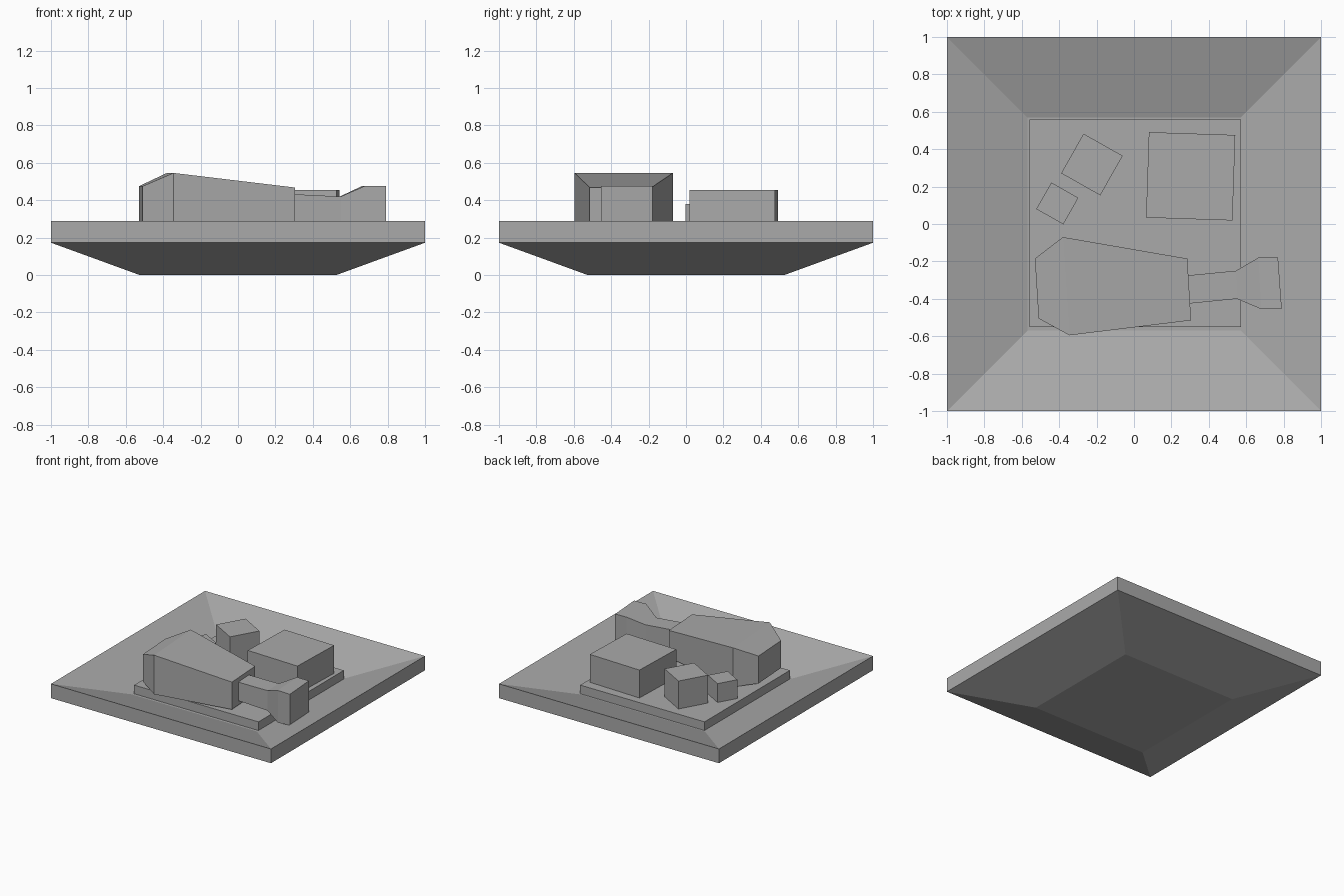
import bpy
import bmesh
from math import radians
from mathutils import Matrix, Vector

cube = bpy.data.objects.get("Cube")
if cube:
    bpy.data.objects.remove(cube, do_unlink=True)

grey = bpy.data.materials.new("plain_grey")
grey.use_nodes = True
colour = (0.4, 0.4, 0.4, 1)
grey.diffuse_color = colour
grey.node_tree.nodes["Principled BSDF"].inputs["Base Color"].default_value = colour


def loft(name, rings):
    """Skin a row of four-cornered rings and cap both ends."""
    bm = bmesh.new()
    rows = [[bm.verts.new(p) for p in ring] for ring in rings]
    for a, b in zip(rows, rows[1:]):
        for i in range(4):
            j = (i + 1) % 4
            bm.faces.new((a[i], a[j], b[j], b[i]))
    bm.faces.new(rows[0][::-1])
    bm.faces.new(rows[-1])
    bmesh.ops.recalc_face_normals(bm, faces=bm.faces)
    mesh = bpy.data.meshes.new(name)
    bm.to_mesh(mesh)
    bm.free()
    mesh.materials.append(grey)
    obj = bpy.data.objects.new(name, mesh)
    bpy.context.collection.objects.link(obj)
    return obj


def square(half, z):
    return [(-half, -half, z), (half, -half, z), (half, half, z), (-half, half, z)]


def block(name, centre, size, angle, bottom, top):
    """Upright box turned about its own vertical axis."""
    turn = Matrix.Rotation(radians(angle), 3, "Z")
    w, d = size[0] / 2, size[1] / 2
    corners = [(-w, -d), (w, -d), (w, d), (-w, d)]
    place = lambda x, y, z: turn @ Vector((x, y, 0)) + Vector((*centre, z))
    return loft(name, [[place(x, y, z) for x, y in corners] for z in (bottom, top)])


def hull(name, sections):
    """Body lofted along x; each section is front xy, back xy, bottom, top."""
    return loft(name, [[(*f, lo), (*b, lo), (*b, hi), (*f, hi)]
                       for f, b, lo, hi in sections])


# Tapered tray with a sunken basin
loft("tray", [square(0.525, 0), square(1, 0.173), square(1, 0.29), square(0.57, 0.155)])

# Raised slab in the basin
SLAB_TOP = 0.226
block("slab", (0.006, 0.004), (1.13, 1.108), 0, 0.15, SLAB_TOP)

# Blocks standing on the slab
block("large_block", (0.303, 0.255), (0.462, 0.457), -1.9, SLAB_TOP, 0.455)
block("medium_block", (-0.225, 0.318), (0.24, 0.243), -29.5, SLAB_TOP, 0.455)
block("small_block", (-0.41, 0.11), (0.166, 0.163), -29.5, SLAB_TOP, 0.38)

# Long tapering body
hull("main_body", [
    ((-0.51, -0.505), (-0.53, -0.185), 0.25, 0.475),
    ((-0.345, -0.595), (-0.38, -0.07), 0.225, 0.546),
    ((0.305, -0.515), (0.285, -0.185), 0.243, 0.468),
])

# Narrow neck flaring into an end piece
hull("tail", [
    ((0.30, -0.425), (0.285, -0.275), 0.28, 0.432),
    ((0.55, -0.40), (0.545, -0.25), 0.255, 0.42),
    ((0.68, -0.455), (0.665, -0.18), 0.213, 0.477),
    ((0.79, -0.455), (0.77, -0.18), 0.22, 0.475),
])
